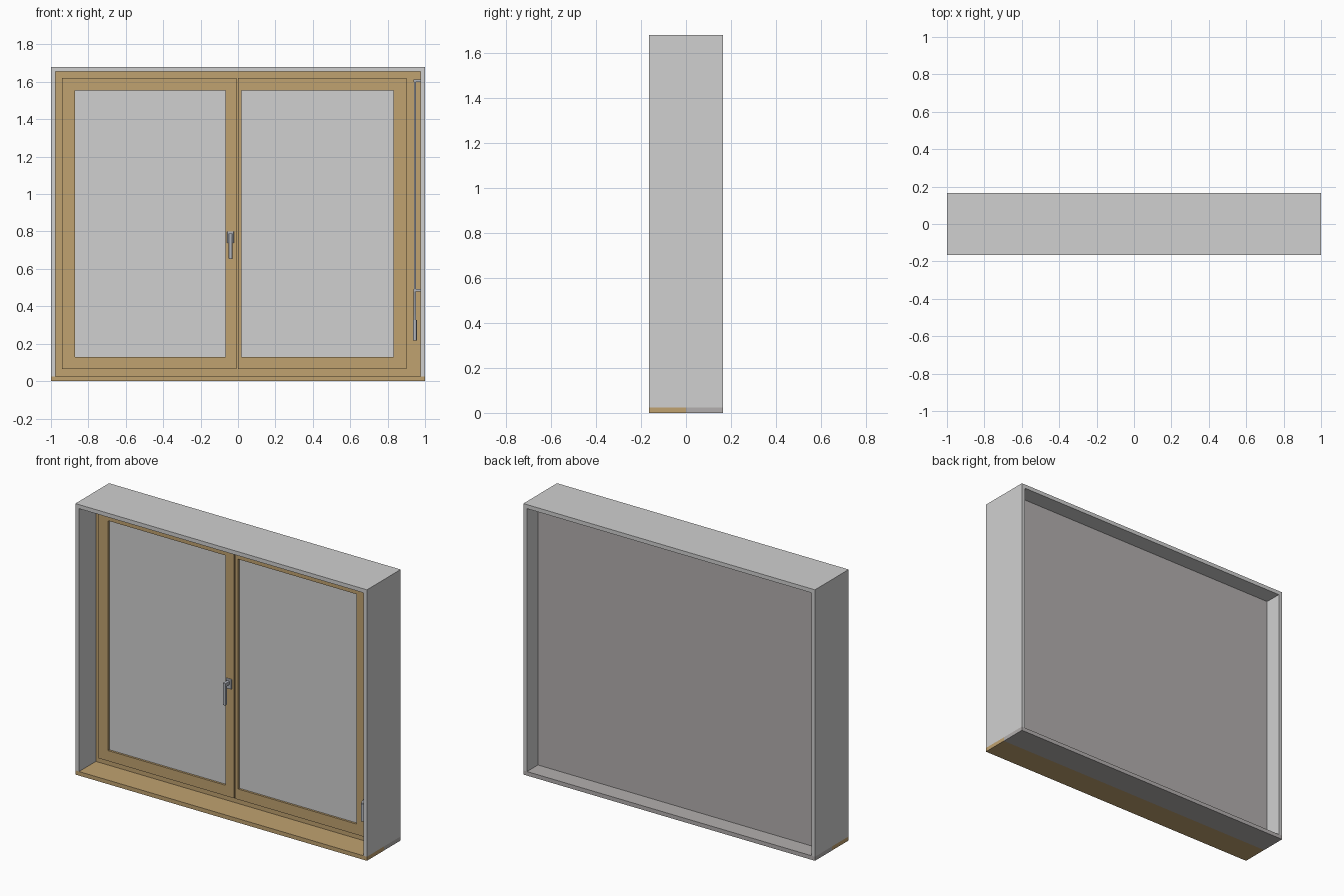
import bpy, bmesh
from mathutils import Vector

if "Cube" in bpy.data.objects:
    bpy.data.objects.remove(bpy.data.objects["Cube"])


def material(name, rgb):
    m = bpy.data.materials.new(name)
    m.diffuse_color = (*rgb, 1)
    m.use_nodes = True
    m.node_tree.nodes["Principled BSDF"].inputs["Base Color"].default_value = m.diffuse_color
    return m


GREY = material("light grey", (0.63, 0.63, 0.63))
WOOD = material("oak wood", (0.527, 0.361, 0.162))
WARM = material("warm grey", (0.45, 0.43, 0.425))
METAL = material("handle metal", (0.44, 0.46, 0.50))


def finish(name, bm, mat):
    bmesh.ops.recalc_face_normals(bm, faces=bm.faces)
    me = bpy.data.meshes.new(name)
    bm.to_mesh(me)
    bm.free()
    me.materials.append(mat)
    ob = bpy.data.objects.new(name, me)
    bpy.context.collection.objects.link(ob)
    return ob


def box(name, x, y, z, mat, bevel=0):
    bm = bmesh.new()
    bmesh.ops.create_cube(bm, size=1)
    for v in bm.verts:
        v.co = Vector([(r[0] + r[1]) / 2 + c * (r[1] - r[0])
                       for c, r in zip(v.co, (x, y, z))])
    ob = finish(name, bm, mat)
    if bevel:
        mod = ob.modifiers.new("bevel", "BEVEL")
        mod.width = bevel
        mod.segments = 2
    return ob


def ring(name, outer, inner, y, mat):
    """Rectangular frame; outer and inner are (x0, x1, z0, z1)."""
    bm = bmesh.new()
    loops = []
    for r, d in ((outer, y[0]), (inner, y[0]), (inner, y[1]), (outer, y[1])):
        loops.append([bm.verts.new((r[i], d, r[k]))
                      for i, k in ((0, 2), (1, 2), (1, 3), (0, 3))])
    for a in range(4):
        p, q = loops[a], loops[(a + 1) % 4]
        for i in range(4):
            j = (i + 1) % 4
            bm.faces.new((p[i], p[j], q[j], q[i]))
    return finish(name, bm, mat)


def tube(name, points, radius, mat):
    cu = bpy.data.curves.new(name, "CURVE")
    cu.dimensions = "3D"
    cu.bevel_depth = radius
    cu.bevel_resolution = 2
    cu.use_fill_caps = True
    sp = cu.splines.new("POLY")
    sp.points.add(len(points) - 1)
    for p, co in zip(sp.points, points):
        p.co = (*co, 1)
    cu.materials.append(mat)
    ob = bpy.data.objects.new(name, cu)
    bpy.context.collection.objects.link(ob)


# Wall lining: one upside-down U profile, extruded through the depth
bm = bmesh.new()
profile = [(-1, .025), (-1, 1.68), (1, 1.68), (1, .025),
           (.975, .025), (.975, 1.655), (-.975, 1.655), (-.975, .025)]
face = bm.faces.new([bm.verts.new((x, -.165, z)) for x, z in profile])
ext = bmesh.ops.extrude_face_region(bm, geom=[face])
bmesh.ops.translate(bm, vec=(0, .33, 0),
                    verts=[g for g in ext["geom"] if isinstance(g, bmesh.types.BMVert)])
finish("wall_lining", bm, GREY)

# Sills
box("inner_sill", (-1, 1), (-.165, 0), (0, .025), WOOD)
box("outer_sill", (-1, 1), (0, .165), (0, .025), WARM)

# Fixed frame and the post behind the meeting stiles
ring("fixed_frame", (-.975, .975, .025, 1.655), (-.90, .86, .10, 1.585), (0, .03), WOOD)
box("centre_post", (-.05, .015), (0, .03), (.10, 1.585), WOOD)

# Two sashes with glass
for side, outer, inner in (
        ("left", (-.94, -.009, .065, 1.62), (-.872, -.068, .13, 1.555)),
        ("right", (-.001, .90, .065, 1.62), (.019, .832, .13, 1.555))):
    ring(side + "_sash", outer, inner, (-.027, 0), WOOD)
    box(side + "_glass", inner[:2], (-.014, -.006), inner[2:], GREY)

# Closed shutter on the outside with its bottom bar
box("shutter_panel", (-.975, .975), (.03, .058), (.09, 1.655), WARM)
box("shutter_bottom_bar", (-.975, .975), (.03, .058), (.025, .09), WARM)

# Window handle
box("handle_plate", (-.058, -.022), (-.036, -.027), (.738, .80), METAL, .003)
box("handle_neck", (-.050, -.030), (-.080, -.036), (.768, .79), METAL, .003)
box("handle_lever", (-.050, -.030), (-.080, -.064), (.652, .79), METAL, .004)

# Shutter crank: rod, couplings, bent arm and grip
X = .946
box("crank_bracket", (.938, .975), (-.045, 0), (1.60, 1.612), METAL)
tube("crank_rod", [(X, -.038, 1.605), (X, -.085, .485)], .006, METAL)
box("crank_clip", (.938, .975), (-.095, -.075), (.48, .492), METAL)
tube("crank_arm", [(X, -.085, .49), (X, -.09, .36), (X, -.128, .335), (X, -.128, .31)],
     .007, METAL)
tube("crank_grip", [(X, -.128, .328), (X, -.128, .218)], .010, METAL)
